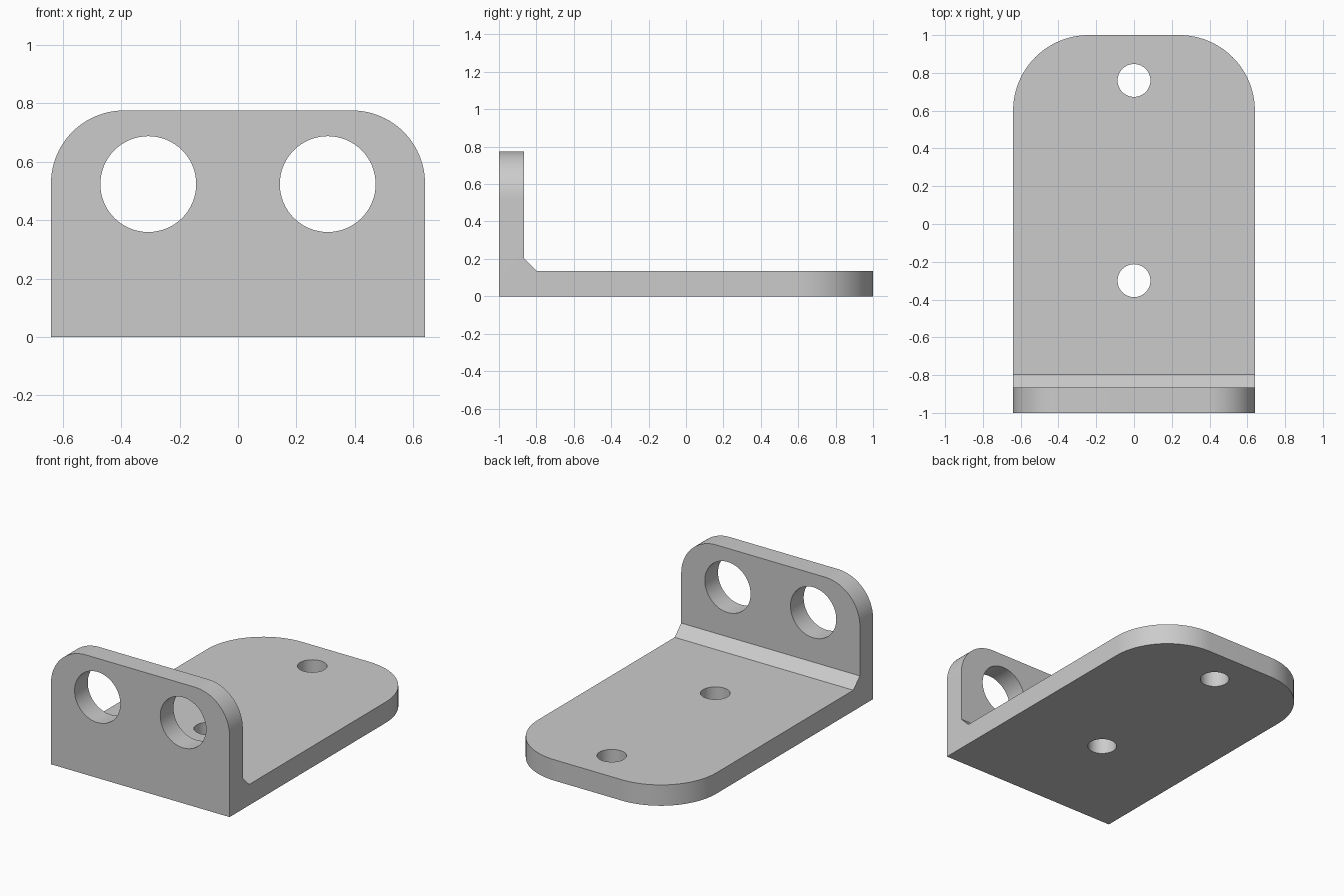
import bpy
import bmesh
import math
from mathutils import Matrix

cube = bpy.data.objects.get("Cube")
if cube:
    bpy.data.objects.remove(cube, do_unlink=True)

HALF_W, HALF_L, HEIGHT = 0.64, 1.0, 0.775
THICK, FILLET = 0.135, 0.067

metal = bpy.data.materials.new("plain grey")
metal.use_nodes = True
colour = (0.6, 0.6, 0.6, 1)
metal.diffuse_color = colour
metal.node_tree.nodes["Principled BSDF"].inputs["Base Color"].default_value = colour


def add_object(name, bm):
    bmesh.ops.recalc_face_normals(bm, faces=bm.faces)
    mesh = bpy.data.meshes.new(name)
    bm.to_mesh(mesh)
    bm.free()
    obj = bpy.data.objects.new(name, mesh)
    bpy.context.collection.objects.link(obj)
    mesh.materials.append(metal)
    return obj


def round_edges(bm, test, radius):
    edges = [e for e in bm.edges if all(test(v.co) for v in e.verts)]
    bmesh.ops.bevel(bm, geom=edges, offset=radius, offset_type='OFFSET',
                    segments=24, profile=0.5, affect='EDGES')


# L-shaped profile with an inner chamfer, extruded across the width
wall = -HALF_L + THICK
profile = [(-HALF_L, 0), (HALF_L, 0), (HALF_L, THICK), (wall + FILLET, THICK),
           (wall, THICK + FILLET), (wall, HEIGHT), (-HALF_L, HEIGHT)]
bm = bmesh.new()
face = bm.faces.new([bm.verts.new((-HALF_W, y, z)) for y, z in profile])
side = bmesh.ops.extrude_face_region(bm, geom=[face])["geom"]
bmesh.ops.translate(bm, vec=(2 * HALF_W, 0, 0),
                    verts=[v for v in side if isinstance(v, bmesh.types.BMVert)])
bmesh.ops.recalc_face_normals(bm, faces=bm.faces)

# Rounded outer corners of the base and of the upright wall
for s in (-1, 1):
    round_edges(bm, lambda c: c.y > HALF_L - 0.001 and abs(c.x - s * HALF_W) < 0.001, 0.4)
    round_edges(bm, lambda c: c.z > HEIGHT - 0.001 and abs(c.x - s * HALF_W) < 0.001, 0.25)
bracket = add_object("bracket", bm)

# Bolt holes through the base, large holes through the wall
holes = [((0, y, THICK / 2), 0.087, 'Z') for y in (-0.3, 0.76)]
holes += [((x, -HALF_L + THICK / 2, 0.523), 0.164, 'Y') for x in (-0.307, 0.307)]
bm = bmesh.new()
for centre, radius, axis in holes:
    turn = Matrix.Rotation(math.pi / 2, 4, 'X') if axis == 'Y' else Matrix()
    bmesh.ops.create_cone(bm, cap_ends=True, segments=64, radius1=radius, radius2=radius,
                          depth=THICK * 2, matrix=Matrix.Translation(centre) @ turn)
cutter = add_object("hole_cutter", bm)
cutter.hide_render = True

cut = bracket.modifiers.new("holes", 'BOOLEAN')
cut.operation = 'DIFFERENCE'
cut.solver = 'EXACT'
cut.object = cutter

bpy.ops.object.select_all(action='DESELECT')
bracket.select_set(True)
bpy.context.view_layer.objects.active = bracket
bpy.ops.object.modifier_apply(modifier=cut.name)
bpy.data.objects.remove(cutter, do_unlink=True)
bpy.ops.object.shade_smooth_by_angle(angle=math.radians(30))
